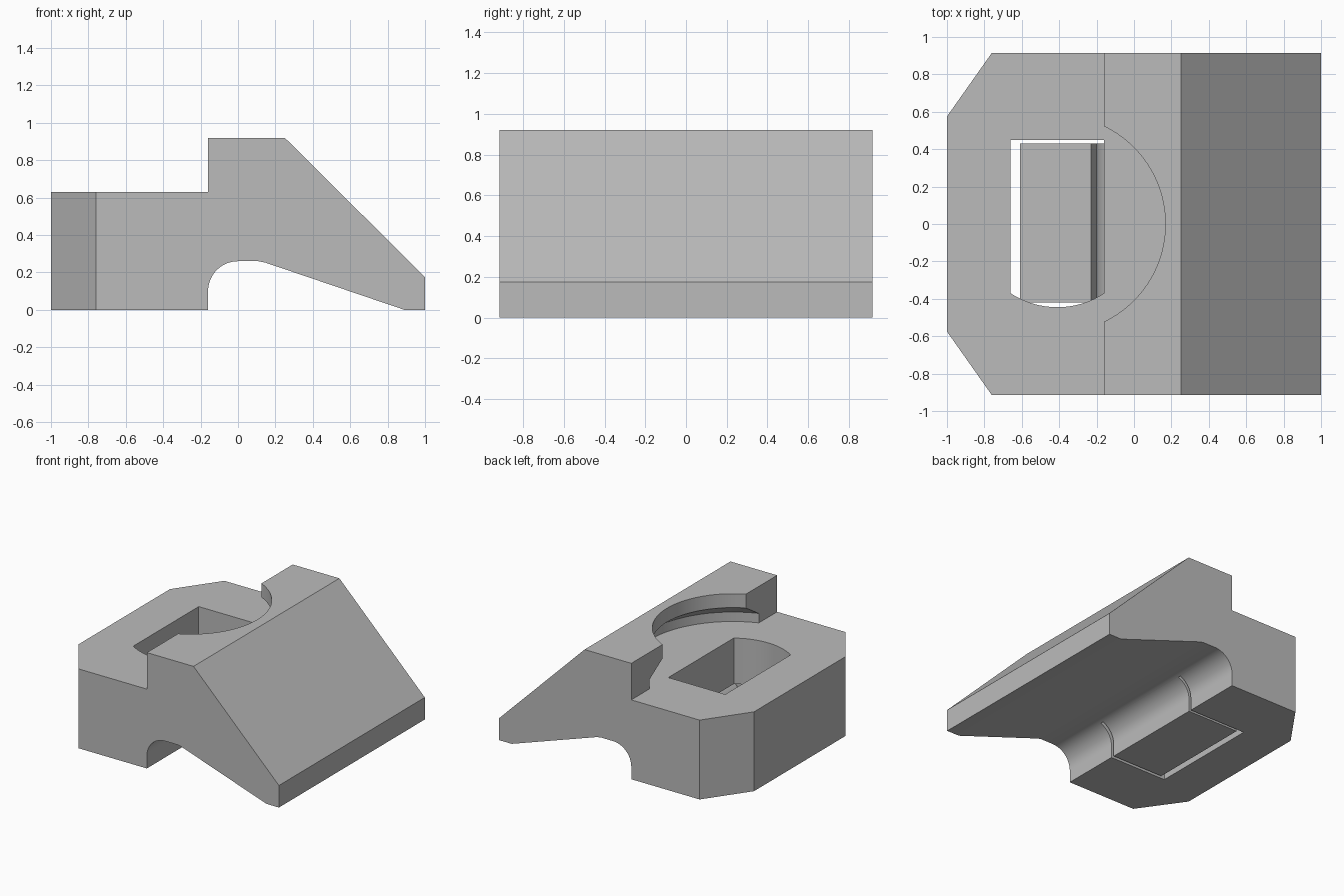
import bpy
import bmesh
from math import radians, cos, sin, asin, pi
from mathutils import Vector

default = bpy.data.objects.get("Cube")
if default:
    bpy.data.objects.remove(default, do_unlink=True)

grey = bpy.data.materials.new("plain grey")
grey.use_nodes = True
colour = (0.5, 0.5, 0.5, 1)
grey.diffuse_color = colour
grey.node_tree.nodes["Principled BSDF"].inputs["Base Color"].default_value = colour


def arc(cx, cy, r, start, end, steps=16):
    """Points along a circular arc, angles in degrees."""
    angles = [radians(start + (end - start) * i / steps) for i in range(steps + 1)]
    return [(cx + r * cos(a), cy + r * sin(a)) for a in angles]


def prism(name, points, low, high, axis):
    """Extrude an outline along y (outline in x, z) or z (outline in x, y)."""
    bm = bmesh.new()
    place = (lambda p: (p[0], low, p[1])) if axis == "y" else (lambda p: (p[0], p[1], low))
    face = bm.faces.new([bm.verts.new(place(p)) for p in points])
    out = bmesh.ops.extrude_face_region(bm, geom=[face])
    shift = Vector((0, high - low, 0)) if axis == "y" else Vector((0, 0, high - low))
    moved = [v for v in out["geom"] if isinstance(v, bmesh.types.BMVert)]
    bmesh.ops.translate(bm, verts=moved, vec=shift)
    return finish(name, bm)


def turned(name, profile, cx, cy, steps=96):
    """Stack rings of (radius, height) into a closed round solid."""
    bm = bmesh.new()
    rings = []
    for r, z in profile:
        rings.append([bm.verts.new((cx + r * cos(2 * pi * i / steps),
                                    cy + r * sin(2 * pi * i / steps), z)) for i in range(steps)])
    for a, b in zip(rings, rings[1:]):
        for i in range(steps):
            j = (i + 1) % steps
            bm.faces.new((a[i], a[j], b[j], b[i]))
    bm.faces.new(rings[0])
    bm.faces.new(rings[-1])
    return finish(name, bm)


def finish(name, bm):
    bmesh.ops.recalc_face_normals(bm, faces=bm.faces)
    mesh = bpy.data.meshes.new(name)
    bm.to_mesh(mesh)
    bm.free()
    mesh.materials.append(grey)
    obj = bpy.data.objects.new(name, mesh)
    bpy.context.collection.objects.link(obj)
    return obj


def activate(obj):
    bpy.ops.object.select_all(action="DESELECT")
    obj.select_set(True)
    bpy.context.view_layer.objects.active = obj


def cut(obj, cutter):
    mod = obj.modifiers.new("cut", "BOOLEAN")
    mod.operation = "DIFFERENCE"
    mod.solver = "EXACT"
    mod.object = cutter
    activate(obj)
    bpy.ops.object.modifier_apply(modifier=mod.name)
    bpy.data.objects.remove(cutter, do_unlink=True)


def smooth(obj):
    activate(obj)
    bpy.ops.object.shade_smooth_by_angle(angle=radians(25))


half = 0.915

# Wedge body with a raised back and a rounded undercut
body = prism("wedge_body",
             [(-1, 0), (-0.16, 0)] + arc(0, 0.1, 0.16, 180, 90)
             + [(0.11, 0.26), (0.145, 0.253), (0.89, 0), (1, 0), (1, 0.175),
                (0.25, 0.92), (-0.16, 0.92), (-0.16, 0.63), (-1, 0.63)],
             -half, half, "y")

# Chamfered corners
for side in (-1, 1):
    cut(body, prism("corner_cutter",
                    [(-1.12, side * 0.405), (-0.64, side * 1.085), (-1.12, side * 1.085)],
                    -0.1, 1, "z"))

# Round recess with a wider undercut at its floor
cut(body, turned("recess_cutter",
                 [(0.73, 0.63), (0.73, 0.705), (0.58, 0.81), (0.58, 1)], -0.412, 0))

# Window with one bowed end
bow = 0.455
spread = 90 - 33.3
cut(body, prism("window_cutter",
                [(-0.66, 0.45)] + arc(-0.41, 0.01, bow, 270 - 33.3, 270 + 33.3)
                + [(-0.16, 0.45)],
                0.15, 0.8, "z"))

# Slot that frees the tongue from the body
cut(body, prism("slot_cutter",
                [(-0.66, -0.1), (-0.66, 0.265)] + arc(0, 0.1, 0.23, 134, 112)
                + [(0.13 * cos(radians(112)), 0.1 + 0.13 * sin(radians(112))), (-0.1, -0.1)],
                -0.445, 0.45, "y"))
smooth(body)

# Spring tongue hanging from the rounded undercut
tongue = prism("spring_tongue",
               [(-0.61, 0), (-0.16, 0)] + arc(0, 0.1, 0.16, 180, 109)
               + arc(0, 0.1, 0.2, 109, 180)
               + [(-0.2, 0.06), (-0.23, 0.12), (-0.61, 0.12)],
               -0.42, 0.43, "y")
smooth(tongue)
